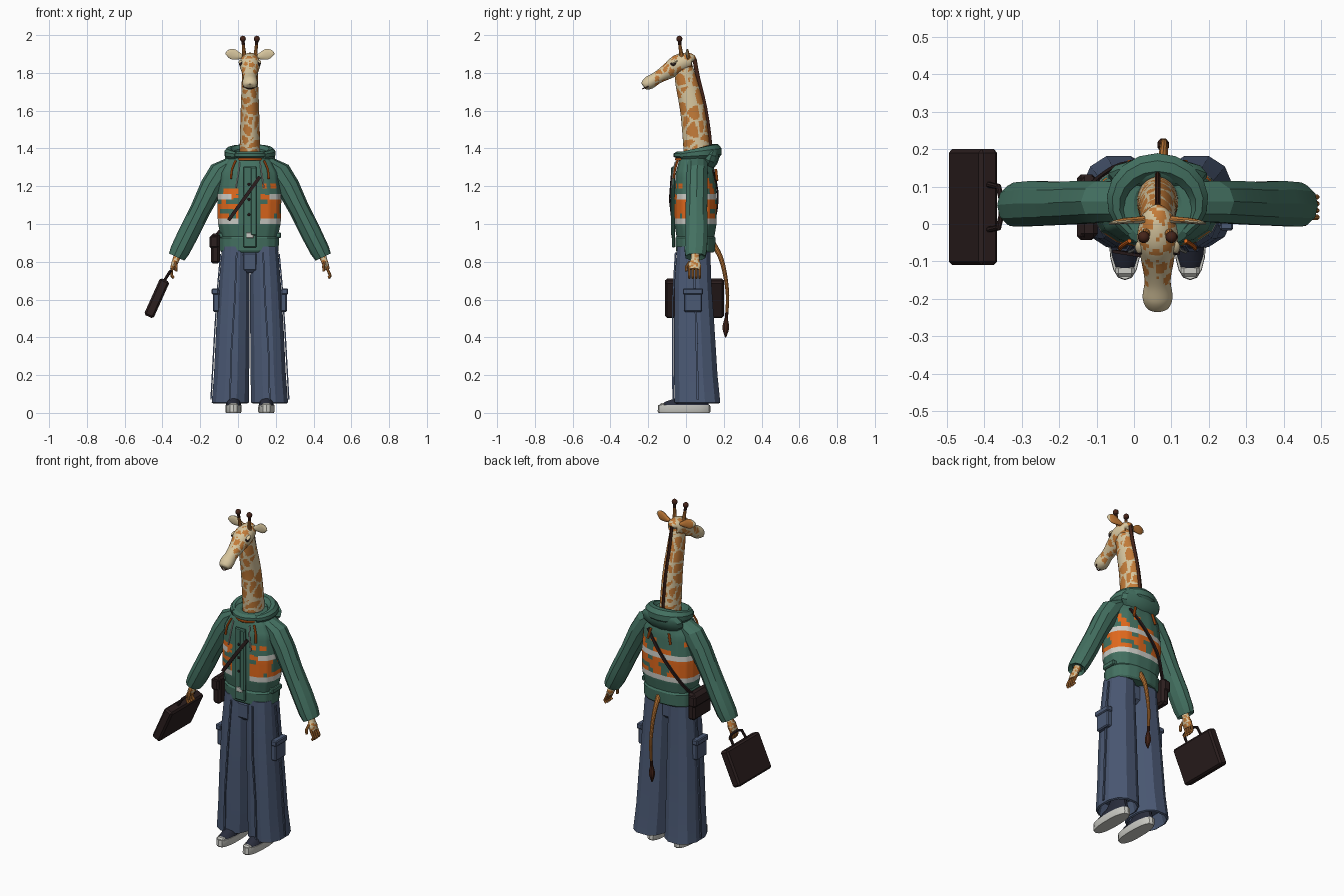
import bpy, bmesh, math
from mathutils import Vector, Matrix, noise

if "Cube" in bpy.data.objects:
    bpy.data.objects.remove(bpy.data.objects["Cube"])

C = 0.063  # body centre line
V = Vector
XA, YA, ZA = V((1, 0, 0)), V((0, 1, 0)), V((0, 0, 1))


def mat(name, *rgb):
    m = bpy.data.materials.new(name)
    m.diffuse_color = (*rgb, 1)
    m.use_nodes = True
    m.node_tree.nodes["Principled BSDF"].inputs["Base Color"].default_value = m.diffuse_color
    return m


GREEN = mat("jacket green", 0.057, 0.165, 0.12)
DENIM = mat("denim blue", 0.07, 0.1, 0.175)
ORANGE = mat("vest orange", 0.75, 0.14, 0.012)
GREY = mat("reflective grey", 0.6, 0.6, 0.56)
TAN = mat("coat tan", 0.55, 0.2, 0.04)
CREAM = mat("coat cream", 0.68, 0.56, 0.34)
BROWN = mat("dark brown", 0.06, 0.018, 0.01)
LEATHER = mat("dark leather", 0.024, 0.013, 0.013)
NAVY = mat("shoe navy", 0.022, 0.026, 0.045)


def finish(name, bm, mats, rule=None, angle=30):
    bmesh.ops.recalc_face_normals(bm, faces=bm.faces)
    for f in bm.faces:
        f.smooth = True
        if rule:
            f.material_index = rule(f.calc_center_median())
    me = bpy.data.meshes.new(name)
    bm.to_mesh(me)
    bm.free()
    for m in mats:
        me.materials.append(m)
    me.set_sharp_from_angle(angle=math.radians(angle))
    ob = bpy.data.objects.new(name, me)
    bpy.context.collection.objects.link(ob)
    return ob


def tube(name, pts, mats, n=12, side=XA, axis=None, sub=1, curved=True,
         power=2, split=1, rule=None, angle=30):
    """Loft of rings; each point is x, y, z, radius along side, other radius."""
    secs, last = [], len(pts) - 1
    for i in range(last):
        a, b, c, d = (pts[max(0, min(last, i + k))] for k in (-1, 0, 1, 2))
        for j in range(sub):
            t = j / sub
            if curved:
                secs.append([q + .5 * t * (r - p + t * (2*p - 5*q + 4*r - s + t * (3*(q - r) + s - p)))
                             for p, q, r, s in zip(a, b, c, d)])
            else:
                secs.append([q + t * (r - q) for q, r in zip(b, c)])
    secs.append(list(pts[-1]))
    bm, rings = bmesh.new(), []
    for i, s in enumerate(secs):
        t = axis or (V(secs[min(i + 1, len(secs) - 1)][:3]) - V(secs[max(i - 1, 0)][:3])).normalized()
        u = (side - t * side.dot(t)).normalized()
        w = t.cross(u)
        corners = []
        for k in range(n):
            a = 2 * math.pi * (k + .5) / n
            cu, cw = (math.copysign(abs(q) ** (2 / power), q) for q in (math.cos(a), math.sin(a)))
            corners.append(V(s[:3]) + u * cu * s[3] + w * cw * s[4])
        rings.append([bm.verts.new(corners[k].lerp(corners[(k + 1) % n], j / split))
                      for k in range(n) for j in range(split)])
    m = n * split
    for r, q in zip(rings, rings[1:]):
        for k in range(m):
            bm.faces.new((r[k], r[(k + 1) % m], q[(k + 1) % m], q[k]))
    bm.faces.new(rings[0])
    bm.faces.new(rings[-1])
    return finish(name, bm, mats, rule, angle)


def line(name, pts, r, m, r2=None, n=8, side=XA, **kw):
    return tube(name, [(*p, r, r2 or r) for p in pts], [m], n, side, **kw)


def box(name, loc, size, m, bevel=.008, rot=0):
    bm = bmesh.new()
    bmesh.ops.create_cube(bm, size=1, matrix=Matrix.Diagonal((*size, 1)))
    bmesh.ops.bevel(bm, geom=bm.edges[:], offset=bevel, segments=1, affect='EDGES')
    bm.transform(Matrix.Translation(loc) @ Matrix.Rotation(rot, 4, 'Y'))
    return finish(name, bm, [m])


def ball(name, loc, size, m, rot=0, seg=14):
    bm = bmesh.new()
    bmesh.ops.create_uvsphere(bm, u_segments=seg, v_segments=seg // 2 + 1, radius=1)
    bm.transform(Matrix.Translation(loc) @ Matrix.Rotation(rot, 4, 'X') @ Matrix.Diagonal((*size, 1)))
    return finish(name, bm, [m])


# Coat pattern: cream lines between cells
def patch(p, k=15, w=.14):
    d, _ = noise.voronoi(p * k)
    return 1 if d[1] - d[0] < w else 0


def face_patch(p):
    near_eye = (V((abs(p.x - C), p.y, p.z)) - V((.045, -.062, 1.845))).length < .026
    if p.y < -.165 or near_eye:
        return 1
    return patch(p, 22, .2)


# Neck, mane and head
tube("neck", [(C, .06, 1.3, .056, .07), (C, .055, 1.42, .054, .07), (C, .035, 1.6, .049, .066),
              (C, .0, 1.76, .043, .058), (C, -.015, 1.85, .04, .045)],
     [TAN, CREAM], 44, sub=22, rule=patch, angle=60)
line("mane", [(C, .045, 1.875), (C, .062, 1.78), (C, .1, 1.62), (C, .124, 1.46), (C, .13, 1.36)],
     .008, BROWN, .012, sub=3)
tube("head", [(C, .038, 1.862, .012, .012), (C, .025, 1.866, .04, .04), (C, -.035, 1.848, .055, .052),
              (C, -.09, 1.812, .045, .043), (C, -.15, 1.776, .035, .033),
              (C, -.195, 1.748, .04, .035), (C, -.222, 1.734, .03, .024), (C, -.227, 1.731, .01, .01)],
     [TAN, CREAM], 36, sub=8, rule=face_patch, angle=60)
line("mouth", [(C - .036, -.2, 1.728), (C, -.229, 1.716), (C + .036, -.2, 1.728)], .003, BROWN, side=ZA, sub=3)
for s in (-1, 1):
    X = lambda d: C + s * d
    ball("eye", (X(.046), -.066, 1.848), (.012, .016, .012), LEATHER)
    ball("eyelid", (X(.047), -.062, 1.857), (.013, .02, .009), CREAM, .5)
    ball("nostril", (X(.017), -.222, 1.75), (.007, .006, .005), LEATHER, seg=8)
    tube("ear", [(X(.035), .012, 1.885, .01, .01), (X(.06), .01, 1.89, .009, .02),
                 (X(.09), .008, 1.899, .008, .029), (X(.115), .004, 1.902, .006, .02),
                 (X(.129), .0, 1.9, .002, .003)], [CREAM, TAN], 12, YA, sub=3,
         rule=lambda p: 1 if p.y > .009 else 0)
    tube("horn", [(X(.028), -.02, 1.87, .014, .014), (X(.033), -.03, 1.93, .009, .009),
                  (X(.037), -.035, 1.975, .009, .009)], [TAN, BROWN], 10, sub=3,
         rule=lambda p: 1 if p.z > 1.95 else 0)
    ball("horn_tip", (X(.037), -.035, 1.98), (.016, .016, .017), BROWN)


# Jacket body with hi-vis bands and camouflage
def vest(p):
    z, dx = p.z, abs(p.x - C)
    front = p.y < .0
    if front and dx < .06:
        return 0
    if 1.0 < z < 1.03 or (1.13 < z < 1.16 and (not front or dx > .1)):
        return 2
    camo = noise.noise(V((p.x * 14, p.y * 14, z * 26)))
    if 1.03 < z < 1.16:
        return 1 if camo < .2 else 0
    if 1.16 < z < 1.26:
        return 1 if camo > .3 else 0
    return 0


tube("jacket_body", [(C - .003, .05, z, rx, ry) for z, rx, ry in (
    (.85, .15, .098), (.86, .157, .105), (.925, .16, .108), (.935, .153, .102), (1.0, .168, .113),
    (1.03, .17, .114), (1.13, .172, .115), (1.16, .17, .113), (1.27, .158, .106),
    (1.33, .125, .09), (1.37, .085, .075))],
    [GREEN, ORANGE, GREY], 16, axis=ZA, sub=4, curved=False, power=2.5, split=5, rule=vest)
box("placket", (C, -.066, 1.09), (.07, .016, .43), GREEN, .005)
box("placket_flap", (C + .02, -.074, 1.12), (.03, .012, .36), GREEN, .004)
box("front_patch", (C, -.075, .94), (.038, .006, .028), GREY, .002)
for z in (1.05, 1.13, 1.21):
    ball("button", (C - .005, -.077, z), (.008, .006, .008), LEATHER, seg=8)
for s in (-1, 1):
    X = lambda d: C + s * d
    box("hem_tab", (X(.15), .05, .94), (.03, .09, .03), GREEN, .005)
    # Sleeves, cuffs, drawstrings
    tube("sleeve", [(X(.08), .06, 1.335, .055, .04), (X(.145), .06, 1.285, .058, .066),
                    (X(.2), .058, 1.2, .06, .063), (X(.26), .055, 1.08, .06, .055),
                    (X(.325), .055, .95, .063, .055), (X(.37), .052, .86, .062, .052),
                    (X(.388), .05, .825, .055, .045), (X(.38), .05, .84, .03, .03)],
         [GREEN], 10, YA, axis=V((s * .43, 0, -.9)), curved=False, angle=20)
    line("chest_cord", [(X(.055), -.055, 1.33), (X(.06), -.068, 1.28), (X(.075), -.075, 1.19)], .004, GREY, sub=2)
    line("shoulder_piping", [(X(.075), -.045, 1.335), (X(.095), -.058, 1.29), (X(.1), -.065, 1.24)], .006, ORANGE, sub=2)
    line("back_piping", [(X(.06), .158, 1.29), (X(.075), .165, 1.23)], .007, ORANGE)

# Collar and folded hood
arc = [math.radians(a) for a in range(-250, 71, 20)]
tube("collar", [(C + .078 * math.cos(a), .05 + .085 * math.sin(a), 1.365, .02, .035) for a in arc],
     [GREEN], 8, V((0, 0, 1)).cross(XA) * .0 + ZA, curved=False)
line("collar_lining", [(C + .083 * math.cos(a), .05 + .1 * math.sin(a), 1.343) for a in arc],
     .008, ORANGE, side=ZA)
tube("hood_rim", [(C + .112 * math.cos(a), .055 + .1 * math.sin(a), 1.36 + .2 * (.06 + .06 * math.sin(a)),
                   .03 + .012 * math.sin(a), .025 + .012 * math.sin(a))
                  for a in (math.radians(d) for d in range(-50, 231, 20))], [GREEN], 8, ZA)
ball("hood", (C, .13, 1.35), (.135, .045, .072), GREEN, -.35, 12)

# Hands with fingers
for s in (-1, 1):
    X = lambda d: C + s * d
    tube("hand", [(X(.376), .05, .85, .022, .022), (X(.392), .048, .81, .024, .018),
                  (X(.401), .046, .785, .034, .017), (X(.411), .045, .76, .03, .012)],
         [TAN, CREAM], 16, YA, sub=6, rule=lambda p: patch(p, 32, .16))
    for i in range(4):
        y = .018 + i * .018
        ex = .006 if s < 0 else .018
        line("finger", [(X(.405), y, .775), (X(.415), y, .75), (X(.407 + ex), y, .728 - .006 * (i in (1, 2))),
                        (X(.397 + ex), y, .715)], .0075, TAN, sub=2)
    line("thumb", [(X(.395), .02, .8), (X(.39), .003, .775), (X(.392), .002, .75)], .008, TAN, sub=2)

# Briefcase
box("briefcase", (-.43, .045, .607), (.055, .31, .213), LEATHER, .01, .423)
line("briefcase_handle", [(-.39, -.015, .7), (-.362, -.01, .745), (-.355, .02, .752), (-.355, .07, .752),
                          (-.362, .1, .745), (-.39, .105, .7)], .008, LEATHER)

# Shoulder bag and strap
box("hip_bag", (-.12, .045, .87), (.048, .165, .16), LEATHER, .012)
box("hip_bag_flap", (-.127, .045, .905), (.05, .175, .07), LEATHER, .01)
line("strap_front", [(.115, -.077, 1.25), (.03, -.086, 1.13), (-.05, -.073, 1.02)], .006, LEATHER, .013, 4, YA)
line("strap_back", [(.15, .145, 1.28), (.06, .167, 1.17), (-.03, .16, 1.06), (-.09, .125, .97), (-.125, .09, .93)],
     .006, LEATHER, .012, 4, YA, sub=3)

# Trousers, pockets and shoes
for s in (-1, 1):
    X = lambda d: C + s * d
    tube("trouser_leg", [(X(d), y, z, rx, ry) for d, y, z, rx, ry in (
        (.076, .04, .88, .074, .09), (.082, .037, .7, .083, .1), (.09, .044, .45, .091, .11),
        (.097, .052, .2, .096, .118), (.104, .06, .055, .101, .125),
        (.104, .06, .05, .092, .115), (.1, .055, .13, .08, .1))],
        [DENIM], 12, axis=ZA, curved=False, power=2.4, angle=18)
    line("side_seam", [(X(.155), .045, .84), (X(.168), .045, .7), (X(.185), .055, .45), (X(.206), .062, .07)],
         .005, DENIM, .008, 4)
    line("front_crease", [(X(.07), -.055, .85), (X(.08), -.07, .6), (X(.1), -.07, .3), (X(.105), -.068, .06)],
         .006, DENIM, .006, 4)
    box("cargo_pocket", (X(.178), .037, .595), (.035, .095, .12), DENIM, .006)
    box("pocket_flap", (X(.184), .037, .642), (.036, .108, .032), DENIM, .005)
    tube("shoe_sole", [(X(.087), -.01, z, rx, ry) for z, rx, ry in (
        (0, .04, .135), (.008, .044, .14), (.042, .043, .138))],
        [GREY], 18, axis=ZA, curved=False, power=2.5)
    tube("shoe_upper", [(X(.087), y, z, rx, ry) for y, z, rx, ry in (
        (-.006, .04, .041, .13), (.004, .06, .037, .114), (.03, .08, .032, .08), (.055, .13, .03, .05))],
        [NAVY], 16, axis=ZA, curved=False, power=2.4)
    box("shoe_toe_cap", (X(.087), -.125, .04), (.05, .03, .025), GREY, .008)
box("trouser_seat", (C, .03, .8), (.1, .15, .12), DENIM, .02)

# Tail with tuft
tube("tail", [(.078, .14, .9, .016, .016), (.078, .18, .83, .013, .013), (.08, .205, .74, .011, .011),
              (.08, .22, .62, .009, .009), (.078, .213, .49, .008, .008)], [TAN, BROWN], 10, sub=5,
     rule=lambda p: 1 if p.z < .53 else 0)
tube("tail_tuft", [(.078, .213, .51, .006, .006), (.078, .211, .46, .017, .019),
                   (.078, .21, .43, .012, .015), (.078, .21, .4, .003, .003)], [BROWN], 8, sub=2)
